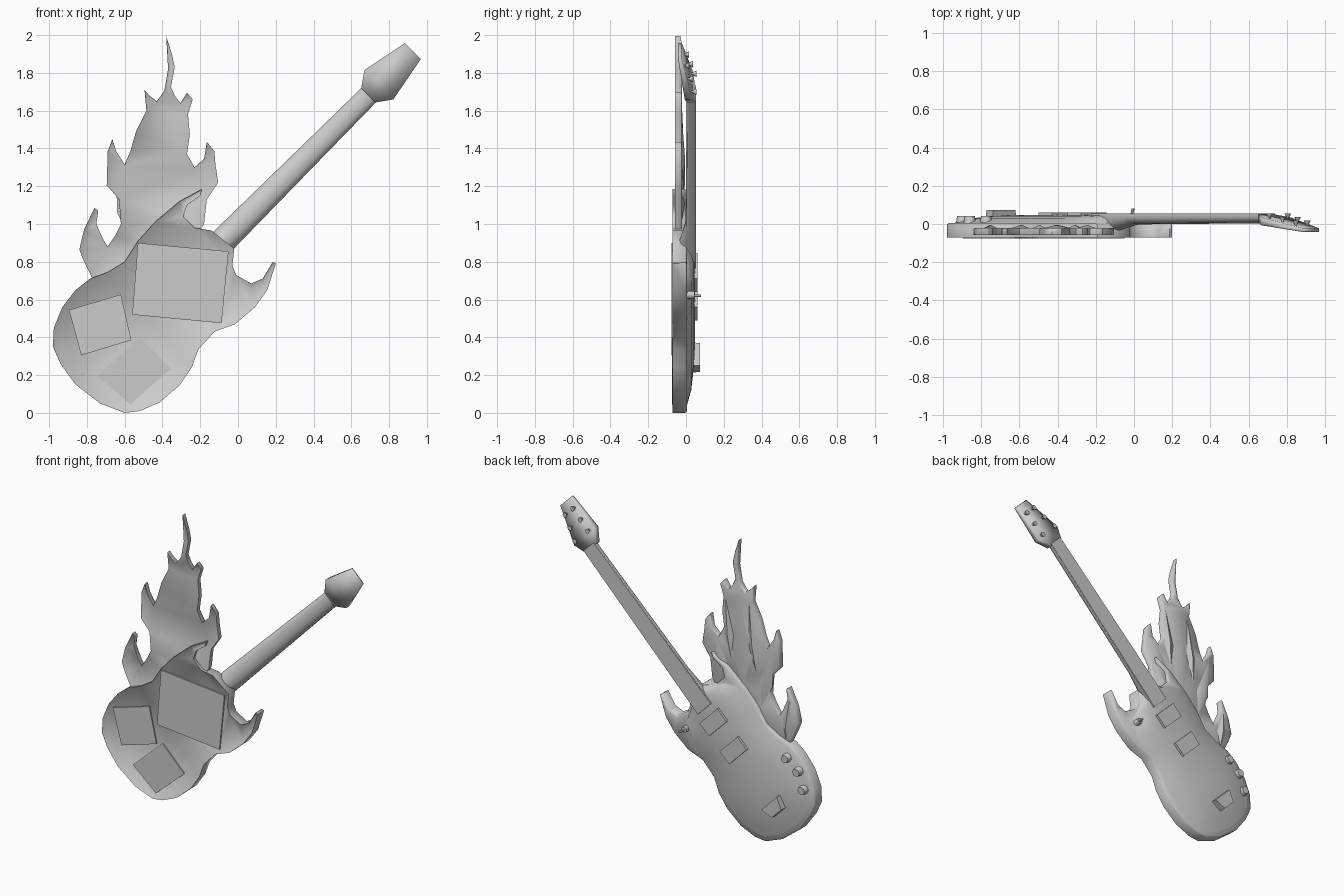
import bpy, bmesh, math
from mathutils import Vector

cube = bpy.data.objects.get("Cube")
if cube:
    bpy.data.objects.remove(cube, do_unlink=True)

GREY = (0.6, 0.6, 0.6, 1)
grey = bpy.data.materials.new("plain grey")
grey.use_nodes = True
grey.diffuse_color = GREY
grey.node_tree.nodes["Principled BSDF"].inputs["Base Color"].default_value = GREY


def finish(name, bm, angle=45):
    """Turn a bmesh into a shaded object."""
    bmesh.ops.recalc_face_normals(bm, faces=bm.faces)
    mesh = bpy.data.meshes.new(name)
    bm.to_mesh(mesh)
    bm.free()
    obj = bpy.data.objects.new(name, mesh)
    mesh.materials.append(grey)
    bpy.context.collection.objects.link(obj)
    bpy.ops.object.select_all(action='DESELECT')
    obj.select_set(True)
    bpy.context.view_layer.objects.active = obj
    bpy.ops.object.shade_smooth_by_angle(angle=math.radians(angle))
    return obj


def skin(rings):
    """Skin equal-length point rings; return the bmesh and its two end caps."""
    bm = bmesh.new()
    loops = [[bm.verts.new(p) for p in ring] for ring in rings]
    n = len(loops[0])
    for a, b in zip(loops, loops[1:]):
        for i in range(n):
            j = (i + 1) % n
            bm.faces.new((a[i], a[j], b[j], b[i]))
    caps = [bm.faces.new(loops[0]), bm.faces.new(loops[-1])]
    bmesh.ops.recalc_face_normals(bm, faces=bm.faces)
    bm.normal_update()
    return bm, caps


def loft(name, rings, angle=45):
    bm, caps = skin(rings)
    bmesh.ops.triangulate(bm, faces=caps)
    return finish(name, bm, angle)


def flat(outline, y):
    return [(x, y, z) for x, z in outline]


def slab(name, outline, y0, y1, lip, roll):
    """Cut-out slab with a fine raised lip on the rear and a rolled front edge."""
    bm, caps = skin([flat(outline, y0), flat(outline, y1)])
    for cap, width, depth in ((caps[0], lip, -1.6 * lip), (caps[1], roll, roll)):
        bmesh.ops.inset_region(bm, faces=[cap], thickness=width, depth=depth,
                               use_boundary=True, use_even_offset=True)
    bm.normal_update()
    bmesh.ops.triangulate(bm, faces=caps)
    return finish(name, bm, 65)


def shrink(outline, spine, t, y):
    """Pull an (x, z) outline toward a spine segment by factor t, at depth y."""
    a, b = Vector(spine[0]), Vector(spine[1])
    ring = []
    for p in outline:
        p = Vector(p)
        k = max(0, min(1, (p - a).dot(b - a) / (b - a).length_squared))
        q = p.lerp(a.lerp(b, k), t)
        ring.append((q.x, y, q.y))
    return ring


def on_axis(u, v, y):
    """Point at u along the neck and v across it."""
    r = math.sqrt(0.5)
    return (-0.07 + (u - v) * r, y, 0.92 + (u + v) * r)


def plate(name, corners, y0, y1):
    return loft(name, [flat(corners, y0), flat(corners, y1)])


def axis_block(name, corners, y0, y1, slim=1.0):
    """Block whose corners are (u, v) on the neck axis."""
    cu = sum(c[0] for c in corners) / len(corners)
    top = [(cu + (u - cu) * slim, v * slim) for u, v in corners]
    return loft(name, [[on_axis(u, v, y0) for u, v in corners],
                       [on_axis(u, v, y1) for u, v in top]])


def peg(name, x, z, y0, y1, r0, r1, sides=8, lean=0):
    """Short round post pointing out of the face of the instrument."""
    rings = []
    for cx, y, r in ((x, y0, r0), (x + lean, y1, r1)):
        rings.append([(cx + r * math.cos(i * math.tau / sides), y,
                       z + r * math.sin(i * math.tau / sides)) for i in range(sides)])
    return loft(name, rings)


# Body: two-horned slab
body = [(-.6, 0), (-.73, .05), (-.86, .15), (-.94, .26), (-.98, .35), (-.975, .45),
        (-.93, .56), (-.86, .65), (-.785, .71), (-.69, .745), (-.6, .8), (-.53, .91),
        (-.44, 1.01), (-.31, 1.12), (-.19, 1.185), (-.2, 1.15), (-.27, 1.1), (-.29, 1.04),
        (-.23, .98), (-.14, .965), (-.02, .87), (-.03, .78), (-.01, .73), (.07, .685),
        (.13, .71), (.185, .8), (.2, .79), (.155, .65), (.09, .56), (-.015, .47),
        (-.125, .43), (-.21, .335), (-.245, .24), (-.31, .145), (-.415, .055), (-.52, .01)]
slab("body", body, -.072, -.004, .003, .008)

# Arched face over the body, without the horns
core = body[:13] + [(-.32, 1.02), (-.22, .975), (-.14, .955), (-.03, .865),
                    (-.04, .77), (.03, .63)] + body[-7:]
spine = ((-.58, .41), (-.1, .89))
layers = [(.03, -.002), (.3, .028), (.6, .042), (.85, .047)]
loft("body_arch", [shrink(core, spine, t, y) for t, y in layers])

# Flames rising from the upper side of the body
flame = [(-.72, .6), (-.78, .73), (-.815, .8), (-.84, .865), (-.815, .97), (-.76, 1.085),
         (-.74, 1.07), (-.75, 1), (-.715, .92), (-.69, .88), (-.65, .94), (-.62, 1),
         (-.63, 1.13), (-.695, 1.205), (-.69, 1.385), (-.665, 1.45), (-.645, 1.385),
         (-.6, 1.315), (-.57, 1.385), (-.54, 1.49), (-.485, 1.6), (-.495, 1.71),
         (-.47, 1.68), (-.43, 1.65), (-.39, 1.705), (-.37, 1.82), (-.38, 1.995),
         (-.35, 1.9), (-.335, 1.83), (-.355, 1.725), (-.335, 1.68), (-.305, 1.64),
         (-.27, 1.695), (-.24, 1.66), (-.265, 1.58), (-.255, 1.475), (-.27, 1.37),
         (-.23, 1.3), (-.18, 1.345), (-.165, 1.435), (-.125, 1.385), (-.12, 1.32),
         (-.105, 1.22), (-.165, 1.13), (-.18, 1), (-.3, .8)]
slab("flame", flame, -.058, -.028, .003, .006)

# Raised tongues on the flame's face: base, tip, half width
tongues = [((-.42, .95), (-.38, 1.68), .08), ((-.29, 1), (-.19, 1.33), .05),
           ((-.55, .88), (-.65, 1.35), .05), ((-.74, .72), (-.77, 1.02), .04),
           ((-.33, 1.15), (-.28, 1.6), .04), ((-.52, 1.1), (-.46, 1.6), .04)]
for i, (base, tip, w) in enumerate(tongues):
    a, b = Vector(base), Vector(tip)
    side = (b - a).orthogonal().normalized() * w
    mid = a.lerp(b, .4)
    bm = bmesh.new()
    edge = [bm.verts.new((p.x, -.024, p.y)) for p in (a, mid + side, b, mid - side)]
    peak = bm.verts.new((mid.x, -.004, mid.y))
    for j in range(4):
        bm.faces.new((edge[j], edge[(j + 1) % 4], peak))
    bm.faces.new(edge)
    finish(f"flame_tongue_{i + 1}", bm)

# Neck with a rounded back and a heel running into the body
rings = []
for u, w, back in ((-.1, .07, -.055), (0, .07, -.032), (.12, .068, -.002), (1.09, .054, .004)):
    ring = [on_axis(u, w, .048), on_axis(u, -w, .048)]
    for i in range(7):
        a = math.pi * i / 6
        ring.append(on_axis(u, -w * math.cos(a), .034 + (back - .034) * math.sin(a)))
    rings.append(ring)
loft("neck", rings)
axis_block("fingerboard", [(-.15, .07), (1.09, .054), (1.09, -.054), (-.15, -.07)], .044, .054)

# Headstock tilted backward, softly shaded
head = [(1.075, .054), (1.156, .11), (1.408, .06), (1.408, -.06), (1.154, -.108), (1.075, -.052)]


def head_y(u, start, end):
    return start + (end - start) * (u - 1.075) / (1.408 - 1.075)


loft("headstock", [[on_axis(u, v, head_y(u, s, e)) for u, v in head]
                   for s, e in ((.004, -.042), (.052, -.022))], 120)

# Tuning pegs, three on each side
for side, label in ((1, "upper"), (-1, "lower")):
    for i in range(3):
        u = 1.17 + .085 * i
        v = side * (.068 - .013 * i)
        x, y, z = on_axis(u, v, head_y(u, .05, -.024))
        peg(f"{label}_tuner_{i + 1}_post", x, z, y - .005, y + .012, .007, .007)
        peg(f"{label}_tuner_{i + 1}_cap", x, z, y + .01, y + .026, .01, .017)

# Pickups and bridge
for name, u in (("neck_pickup", -.25), ("middle_pickup", -.465)):
    axis_block(name, [(u - .05, .095), (u + .05, .095), (u + .05, -.095), (u - .05, -.095)],
               .03, .06)
axis_block("bridge", [(-.945, .055), (-.86, .088), (-.86, -.088), (-.945, -.055)],
           .03, .074, .94)

# Control knobs and toggle switch
for i, (x, z) in enumerate(((-.775, .625), (-.86, .555), (-.9, .44))):
    peg(f"knob_{i + 1}", x, z, 0, .042, .034, .026)
peg("switch_base", -.015, .625, -.002, .044, .022, .02)
peg("switch_lever", -.015, .62, .035, .08, .006, .008, 6, .01)

# Cover plates on the rear
plate("large_rear_cover", [(-.53, .9), (-.05, .855), (-.087, .475), (-.56, .52)], -.06, -.077)
plate("control_rear_cover", [(-.895, .545), (-.62, .627), (-.565, .385), (-.83, .305)], -.06, -.076)
plate("lower_rear_cover", [(-.745, .195), (-.52, .4), (-.355, .235), (-.57, .045)], -.06, -.075)
